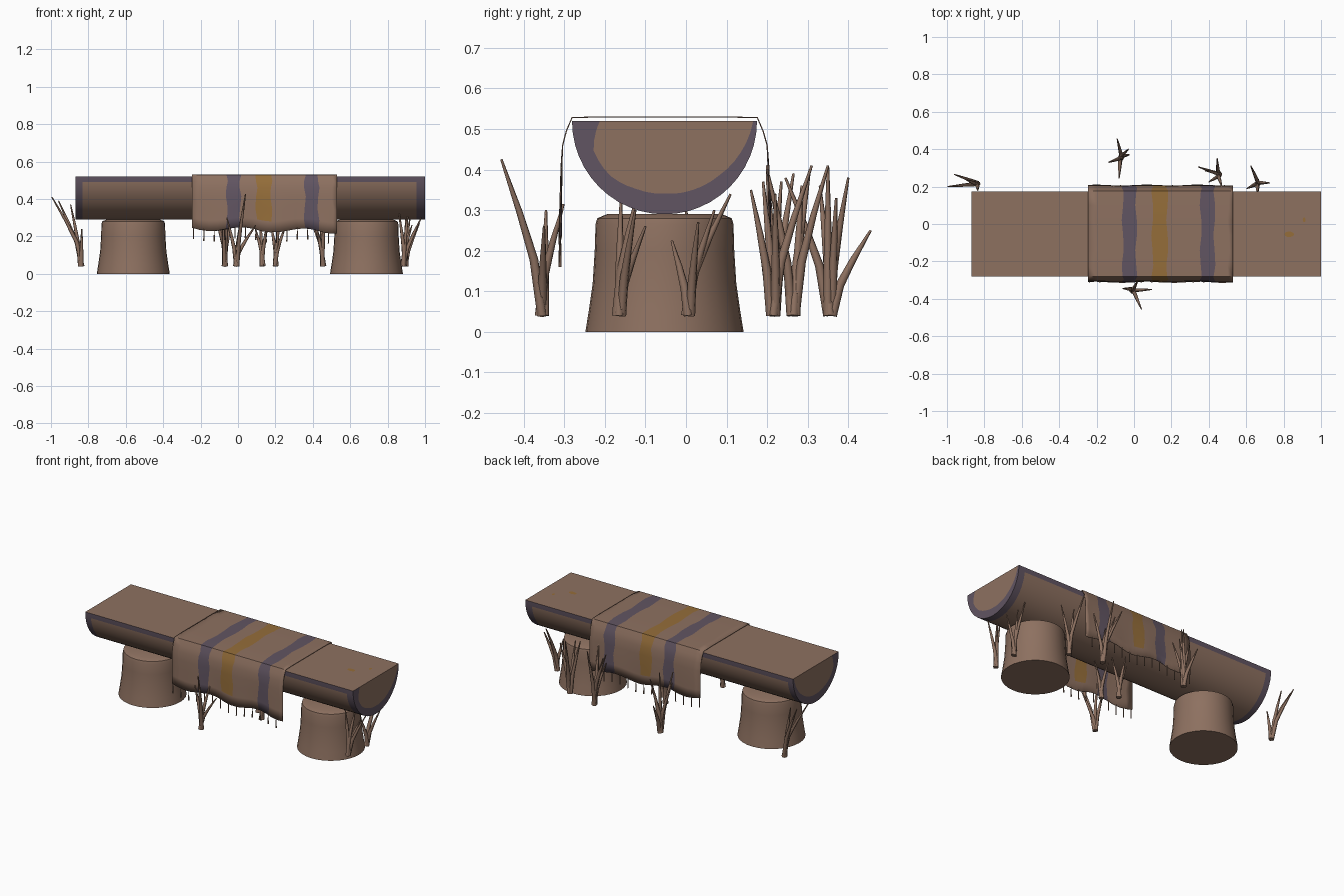
import bpy, bmesh, math
from mathutils import Vector

if "Cube" in bpy.data.objects:
    bpy.data.objects.remove(bpy.data.objects["Cube"])


def material(name, rgb):
    m = bpy.data.materials.new(name)
    m.diffuse_color = (*rgb, 1)
    m.use_nodes = True
    m.node_tree.nodes["Principled BSDF"].inputs["Base Color"].default_value = m.diffuse_color
    return m


BROWN = material("wood_brown", (0.27, 0.165, 0.118))
PURPLE = material("dusk_purple", (0.12, 0.09, 0.122))
GOLD = material("ochre_gold", (0.30, 0.155, 0.042))


def finish(name, bm, mats=(BROWN,), angle=40, fix_normals=True):
    if fix_normals:
        bmesh.ops.recalc_face_normals(bm, faces=bm.faces)
    me = bpy.data.meshes.new(name)
    bm.to_mesh(me)
    bm.free()
    for m in mats:
        me.materials.append(m)
    ob = bpy.data.objects.new(name, me)
    bpy.context.collection.objects.link(ob)
    bpy.ops.object.select_all(action='DESELECT')
    ob.select_set(True)
    bpy.context.view_layer.objects.active = ob
    bpy.ops.object.shade_smooth_by_angle(angle=math.radians(angle))
    return ob


def bridge(bm, a, b, closed=False):
    n = len(a)
    return [bm.faces.new((a[i], a[(i + 1) % n], b[(i + 1) % n], b[i]))
            for i in range(n if closed else n - 1)]


# Half log seat: flat top, painted top edge, painted ends and bark rim
CY, TOP, SEG = -0.053, 0.52, 24
RIM = [0.70, 0.83, 0.83, 0.79, 0.78, 0.80, 0.83, 0.89, 0.96]


def arc(bm, x, scale):
    ring = []
    for i in range(SEG + 1):
        a = math.pi * i / SEG
        s = scale(i)
        ring.append(bm.verts.new((x, CY - 0.228 * s * math.cos(a),
                                  TOP - 0.23 * s * math.sin(a))))
    return ring


def rim_scale(i):
    t = i / SEG * (len(RIM) - 1)
    k = min(int(t), len(RIM) - 2)
    return RIM[k] + (RIM[k + 1] - RIM[k]) * (t - k)


bm = bmesh.new()
xs = [-0.87, -0.832, 0.955, 1.0]
rings = [arc(bm, x, lambda i: 1) for x in xs]
for k in range(3):
    for i, f in enumerate(bridge(bm, rings[k], rings[k + 1])):
        f.material_index = int(k != 1 or i in (0, SEG - 1))
    bm.faces.new((rings[k][0], rings[k + 1][0], rings[k + 1][-1], rings[k][-1]))
for k in (0, 3):
    inner = arc(bm, xs[k], rim_scale)
    for f in bridge(bm, rings[k], inner):
        f.material_index = 1
    bm.faces.new(inner)
finish("log_seat", bm, (BROWN, PURPLE))

# Small painted spots on the seat top
for x, y, rx, ry in ((0.83, -0.055, 0.026, 0.015), (0.91, 0.022, 0.008, 0.013)):
    bm = bmesh.new()
    bm.faces.new([bm.verts.new((x + rx * math.cos(i * math.pi / 5),
                                y + ry * math.sin(i * math.pi / 5), TOP + 0.002))
                  for i in range(10)])
    finish("seat_spot", bm, (GOLD,))

# Flared stump legs with a rounded top edge
STUMP = [(0.195, 0), (0.187, 0.05), (0.177, 0.12), (0.172, 0.2), (0.17, 0.265),
         (0.166, 0.28), (0.14, 0.291)]
for x in (-0.56, 0.687):
    bm = bmesh.new()
    rings = [[bm.verts.new((x + r * math.cos(j * math.tau / 32),
                            CY + r * math.sin(j * math.tau / 32), z))
              for j in range(32)] for r, z in STUMP]
    for a, b in zip(rings, rings[1:]):
        bridge(bm, a, b, True)
    bm.faces.new(rings[0])
    bm.faces.new(rings[-1])
    finish("stump_leg", bm, angle=50)

# Draped cloth runner: (y, z) path from back hem to front hem
DRAPE = [(0.206, 0.235), (0.206, 0.29), (0.205, 0.35), (0.203, 0.41), (0.2, 0.46),
         (0.19, 0.495), (0.176, 0.528), (0.1, 0.53), (0.02, 0.53), (-0.06, 0.53),
         (-0.14, 0.53), (-0.22, 0.53), (-0.281, 0.528), (-0.295, 0.495),
         (-0.304, 0.46), (-0.307, 0.41), (-0.308, 0.35), (-0.309, 0.29), (-0.31, 0.235)]
BANDS = [-0.245, -0.06, 0.012, 0.098, 0.178, 0.357, 0.43, 0.53]
STEPS = 4
cols = []
for k, (a, b) in enumerate(zip(BANDS, BANDS[1:])):
    cols += [(a + (b - a) * s / STEPS, k, s) for s in range(STEPS)]
cols.append((BANDS[-1], 6, STEPS))


def hem(x):
    return 0.012 * math.sin(x * 19 + 1.2) - 0.02 * (x - 0.1)


bm = bmesh.new()
rows = []
for r, (y, z) in enumerate(DRAPE):
    low = max(0, (0.46 - z) / 0.225)
    row = []
    for x, k, s in cols:
        edge = x in (BANDS[0], BANDS[-1])
        wob = 0 if edge else 0.006 * math.sin(r * 1.9 + (k + (s > 0)) * 2.1)
        fold = 0.003 * low * math.sin(x * 23)
        row.append(bm.verts.new((x + wob, y + fold, z + hem(x) * low)))
    rows.append(row)
last = len(rows) - 2
for r in range(last + 1):
    for i, f in enumerate(bridge(bm, rows[r], rows[r + 1])):
        band = i // STEPS
        gold = band == 3 and 0 < r < last
        f.material_index = 1 if band in (1, 5) else 2 if gold else 0
cloth = finish("cloth_runner", bm, (BROWN, PURPLE, GOLD), angle=50)
thick = cloth.modifiers.new("thickness", 'SOLIDIFY')
thick.thickness = 0.003
thick.offset = 0


# Tapered tube through a list of points
def tube(bm, pts, radii, sides=6):
    rings = []
    for i, p in enumerate(pts):
        d = (pts[min(i + 1, len(pts) - 1)] - pts[max(i - 1, 0)]).normalized()
        u = d.cross(Vector((0.3, 1, 0.1))).normalized()
        v = d.cross(u)
        rings.append([bm.verts.new(p + radii[i] * (u * math.cos(j * math.tau / sides)
                                                   + v * math.sin(j * math.tau / sides)))
                      for j in range(sides)])
    for a, b in zip(rings, rings[1:]):
        bridge(bm, a, b, True)
    bm.faces.new(rings[0])
    bm.faces.new(rings[-1])


# Fringe along both hems
bm = bmesh.new()
for y in (0.206, -0.31):
    for i in range(14):
        x = -0.238 + i * 0.0555
        z = 0.238 + hem(x)
        tube(bm, [Vector((x, y, z + 0.004)), Vector((x, y, z - 0.03)),
                  Vector((x, y, z - 0.06))], [0.002, 0.003, 0.004], 5)
finish("cloth_fringe", bm)

# Dry twig clumps: base position and branch tips
CLUMPS = [
    ((-0.838, 0.215), [(-0.995, 0.20, 0.41), (-0.96, 0.265, 0.39),
                       (-0.895, 0.235, 0.37), (-0.835, 0.18, 0.24)]),
    ((-0.07, 0.355), [(-0.135, 0.33, 0.36), (-0.09, 0.455, 0.25), (-0.025, 0.37, 0.33),
                      (-0.03, 0.40, 0.38), (-0.08, 0.245, 0.38), (-0.06, 0.35, 0.41)]),
    ((0.455, 0.265), [(0.345, 0.305, 0.40), (0.38, 0.285, 0.36), (0.445, 0.35, 0.41),
                      (0.47, 0.20, 0.40), (0.40, 0.225, 0.30)]),
    ((0.66, 0.215), [(0.625, 0.31, 0.41), (0.725, 0.22, 0.34),
                     (0.605, 0.19, 0.37), (0.66, 0.16, 0.35)]),
    ((-0.01, -0.355), [(0.04, -0.455, 0.425), (-0.06, -0.345, 0.30),
                       (0.095, -0.35, 0.26), (0.02, -0.302, 0.315)]),
    ((0.885, -0.165), [(0.86, -0.16, 0.33), (0.98, -0.125, 0.30),
                       (0.93, -0.10, 0.26), (0.91, -0.12, 0.34)]),
    ((0.895, 0.005), [(0.88, -0.035, 0.225), (0.97, 0.03, 0.27),
                      (0.92, 0.07, 0.30), (0.90, 0.11, 0.34)]),
    ((0.13, 0.02), [(0.09, 0.04, 0.25), (0.165, 0.0, 0.30), (0.12, 0.07, 0.29)]),
    ((0.20, -0.05), [(0.175, -0.02, 0.27), (0.225, -0.08, 0.29), (0.255, -0.04, 0.26)]),
]
for (bx, by), tips in CLUMPS:
    bm = bmesh.new()
    for i, tip in enumerate(tips):
        a = i * math.tau / len(tips)
        base = Vector((bx + 0.006 * math.cos(a), by + 0.006 * math.sin(a), 0.04))
        t = Vector(tip)
        d = t - base
        knee = base + Vector((d.x * 0.2, d.y * 0.2, d.z * 0.36))
        bend = base + Vector((d.x * 0.55, d.y * 0.55, d.z * 0.66))
        tube(bm, [base, knee, bend, t], [0.012, 0.011, 0.008, 0.003])
    finish("twig_clump", bm, angle=65)
